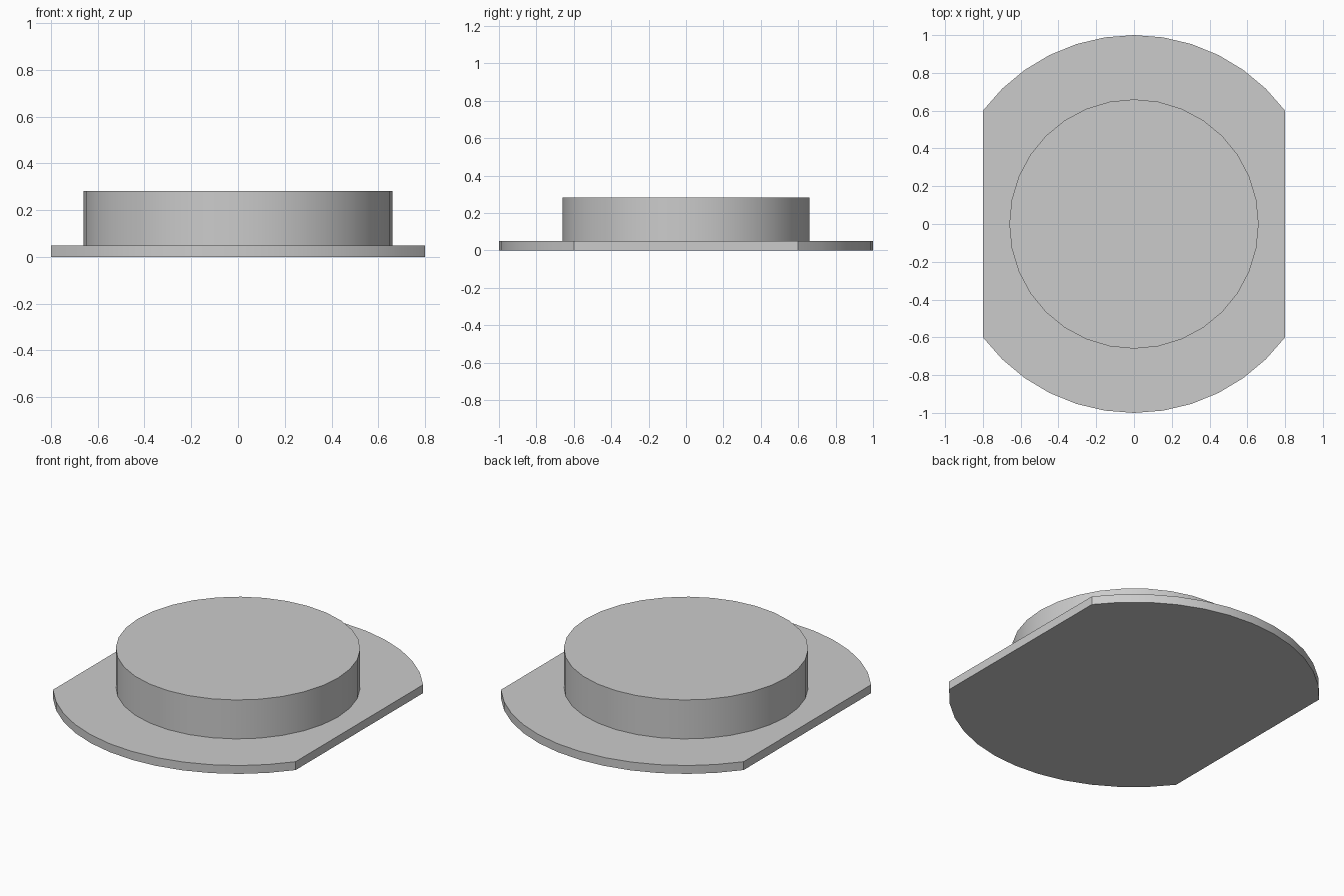
import bpy
import bmesh
from math import asin, cos, pi, sin

if "Cube" in bpy.data.objects:
    bpy.data.objects.remove(bpy.data.objects["Cube"], do_unlink=True)

grey = bpy.data.materials.new("light_grey")
grey.use_nodes = True
grey.diffuse_color = (0.6, 0.6, 0.6, 1)
grey.node_tree.nodes["Principled BSDF"].inputs["Base Color"].default_value = grey.diffuse_color


def arc(radius, start, end, steps):
    """Points from start to end angle, both included."""
    angles = [start + (end - start) * i / steps for i in range(steps + 1)]
    return [(radius * cos(a), radius * sin(a)) for a in angles]


def extrude_profile(name, outline, bottom, top):
    """Solid prism with smooth curved walls and sharp rims."""
    bm = bmesh.new()
    base = bm.faces.new([bm.verts.new((x, y, bottom)) for x, y in outline])
    cap = bmesh.ops.extrude_face_region(bm, geom=[base], use_keep_orig=True)
    moved = [v for v in cap["geom"] if isinstance(v, bmesh.types.BMVert)]
    bmesh.ops.translate(bm, verts=moved, vec=(0, 0, top - bottom))
    bmesh.ops.recalc_face_normals(bm, faces=bm.faces)
    mesh = bpy.data.meshes.new(name)
    bm.to_mesh(mesh)
    bm.free()
    mesh.materials.append(grey)
    obj = bpy.data.objects.new(name, mesh)
    bpy.context.collection.objects.link(obj)
    bpy.ops.object.select_all(action="DESELECT")
    obj.select_set(True)
    bpy.context.view_layer.objects.active = obj
    bpy.ops.object.shade_smooth_by_angle(angle=pi / 6)
    return obj


# Base flange: a round plate with two parallel flats at the sides
half = asin(0.8)
flange = arc(1, pi / 2 - half, pi / 2 + half, 12)
flange += [(-x, -y) for x, y in flange]
extrude_profile("base_flange", flange, 0, 0.05)

# Round boss standing on the flange
extrude_profile("round_boss", arc(0.66, 0, 2 * pi, 32)[:-1], 0.05, 0.282)
